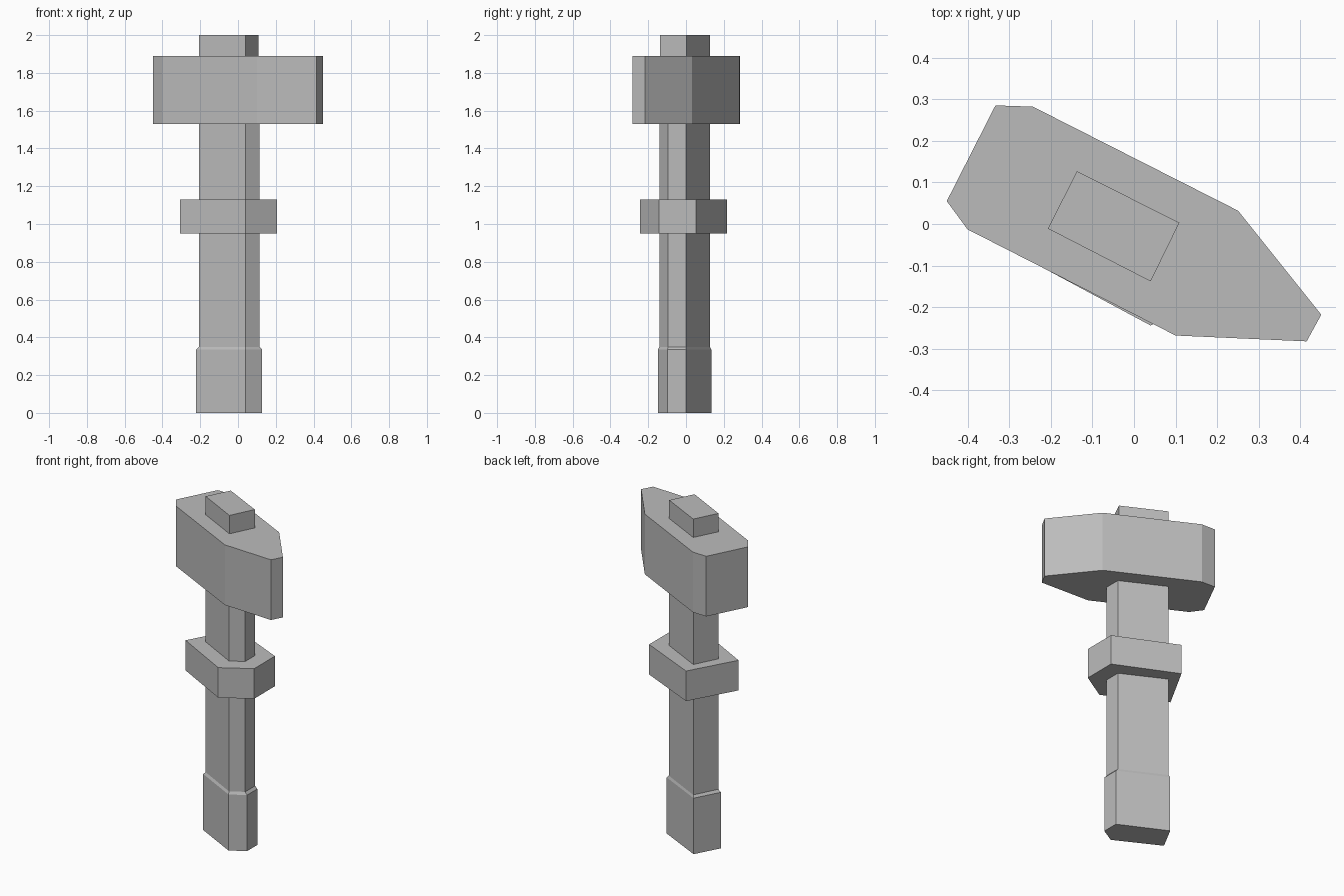
import bpy
import bmesh

cube = bpy.data.objects.get("Cube")
if cube:
    bpy.data.objects.remove(cube, do_unlink=True)

GREY = (0.5, 0.5, 0.5, 1.0)
grey = bpy.data.materials.new("plain grey")
grey.use_nodes = True
grey.diffuse_color = GREY
grey.node_tree.nodes["Principled BSDF"].inputs["Base Color"].default_value = GREY


def loft(name, layers):
    """Closed flat-sided solid through (outline, height) layers, bottom first."""
    bm = bmesh.new()
    rings = [[bm.verts.new((x, y, z)) for x, y in outline] for outline, z in layers]
    bm.faces.new(list(reversed(rings[0])))
    bm.faces.new(rings[-1])
    for low, high in zip(rings, rings[1:]):
        for i in range(len(low)):
            j = (i + 1) % len(low)
            bm.faces.new((low[i], low[j], high[j], high[i]))
    bmesh.ops.recalc_face_normals(bm, faces=bm.faces)
    mesh = bpy.data.meshes.new(name)
    bm.to_mesh(mesh)
    bm.free()
    mesh.materials.append(grey)
    obj = bpy.data.objects.new(name, mesh)
    bpy.context.scene.collection.objects.link(obj)
    return obj


# Outlines run counter-clockwise, seen from above
shaft = [(-0.207, -0.011), (0.04, -0.141), (0.114, -0.095), (0.114, 0.0), (-0.137, 0.127)]
grip = [(-0.222, -0.012), (0.04, -0.148), (0.128, -0.098), (0.128, 0.0), (-0.144, 0.134)]
tenon = [(-0.207, -0.011), (0.04, -0.138), (0.109, 0.003), (-0.137, 0.127)]
collar = [(-0.307, -0.058), (0.04, -0.244), (0.207, -0.143), (0.207, 0.053), (-0.153, 0.218)]
head = [(-0.45, 0.055), (-0.4, -0.013), (0.1, -0.268), (0.415, -0.282),
        (0.45, -0.218), (0.25, 0.032), (-0.243, 0.282), (-0.333, 0.285)]

# Handle with a thicker, tapered grip at the foot
loft("handle", [(grip, 0), (grip, 0.335), (shaft, 0.35), (shaft, 1.53)])

# Collar around the handle
loft("collar", [(collar, 0.95), (collar, 1.13)])

# Hammer head and the handle end above it
loft("hammer_head", [(head, 1.53), (head, 1.89)])
loft("handle_end", [(tenon, 1.89), (tenon, 2.0)])
